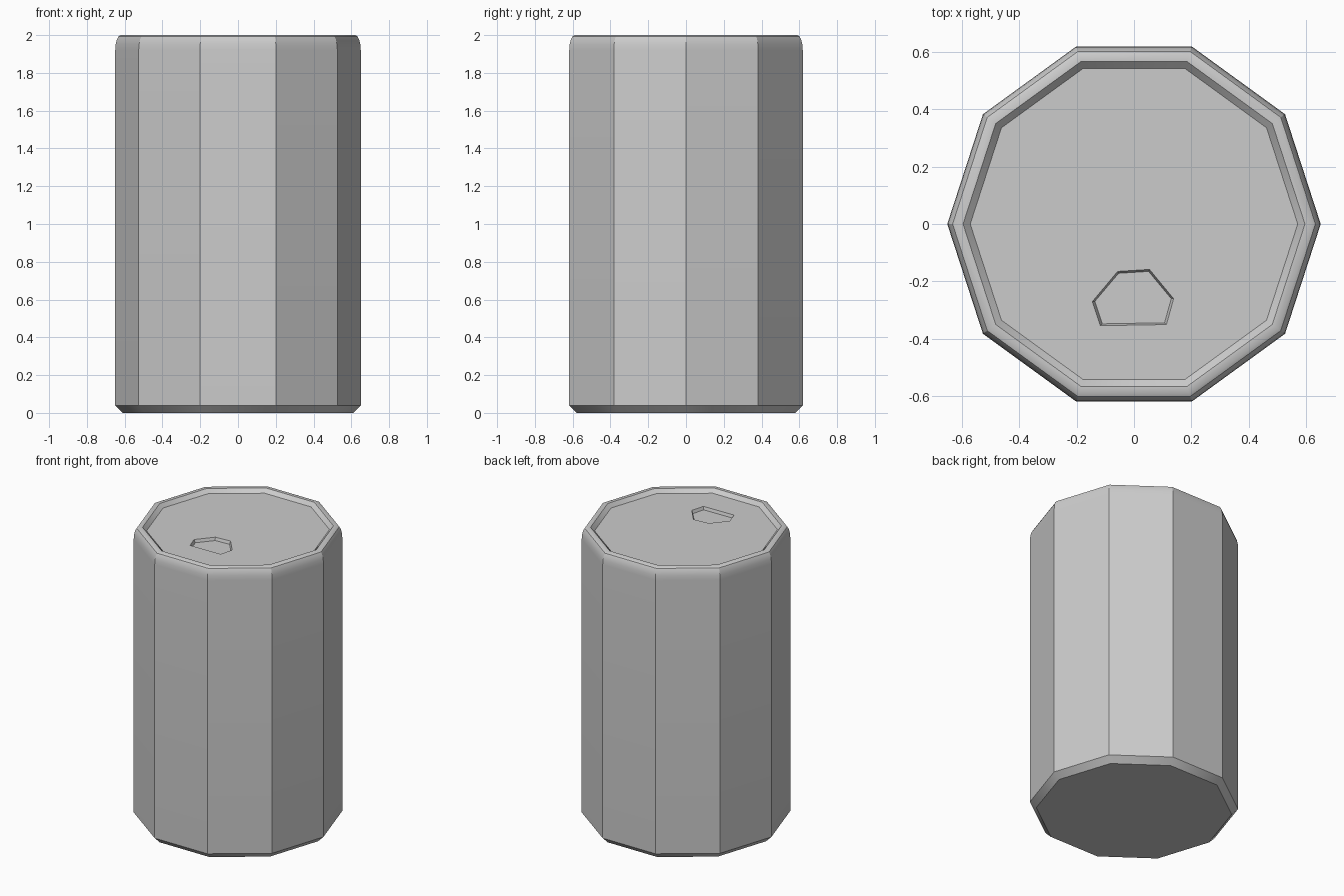
import bpy, bmesh
from math import sin, cos, pi, radians

if "Cube" in bpy.data.objects:
    bpy.data.objects.remove(bpy.data.objects["Cube"])

SIDES = 10
LID_Z = 1.975
bm = bmesh.new()


def loop(points):
    return [bm.verts.new(p) for p in points]


def ring(r, z):
    return loop([(r * cos(2 * pi * i / SIDES), r * sin(2 * pi * i / SIDES), z)
                 for i in range(SIDES)])


def bridge(a, b):
    n = len(a)
    for i in range(n):
        j = (i + 1) % n
        bm.faces.new((a[i], a[j], b[j], b[i]))


# Can wall: chamfered foot, straight side, rounded shoulder, rim, slope to lid
profile = [(0.61, 0.0), (0.65, 0.04)]
profile += [(0.62 + 0.03 * cos(t), 1.92 + 0.08 * sin(t))
            for t in (i * pi / 8 for i in range(5))]
profile += [(0.595, 2.0), (0.57, LID_Z)]
rings = [ring(r, z) for r, z in profile]
for a, b in zip(rings, rings[1:]):
    bridge(a, b)
bm.faces.new(rings[0][::-1])

# Drinking opening: shallow tapered recess in the lid
outline = [(-0.057, -0.165), (-0.145, -0.27), (-0.117, -0.354),
           (0.113, -0.35), (0.138, -0.26), (0.054, -0.158)]
cx, cy = 0.0, -0.26
top = loop([(x, y, LID_Z) for x, y in outline])
floor = loop([(cx + (x - cx) * 0.94, cy + (y - cy) * 0.93, LID_Z - 0.02)
              for x, y in outline])
bridge(top, floor)
bm.faces.new(floor)

# Flat lid around the opening
edges = [e for e in bm.edges
         if e.is_boundary and all(abs(v.co.z - LID_Z) < 1e-5 for v in e.verts)]
bmesh.ops.triangle_fill(bm, edges=edges, use_beauty=True, normal=(0, 0, 1))
bmesh.ops.recalc_face_normals(bm, faces=bm.faces[:])

mesh = bpy.data.meshes.new("drink_can")
bm.to_mesh(mesh)
bm.free()
can = bpy.data.objects.new("drink_can", mesh)
bpy.context.collection.objects.link(can)
bpy.context.view_layer.objects.active = can
can.select_set(True)
bpy.ops.object.shade_smooth_by_angle(angle=radians(30))
